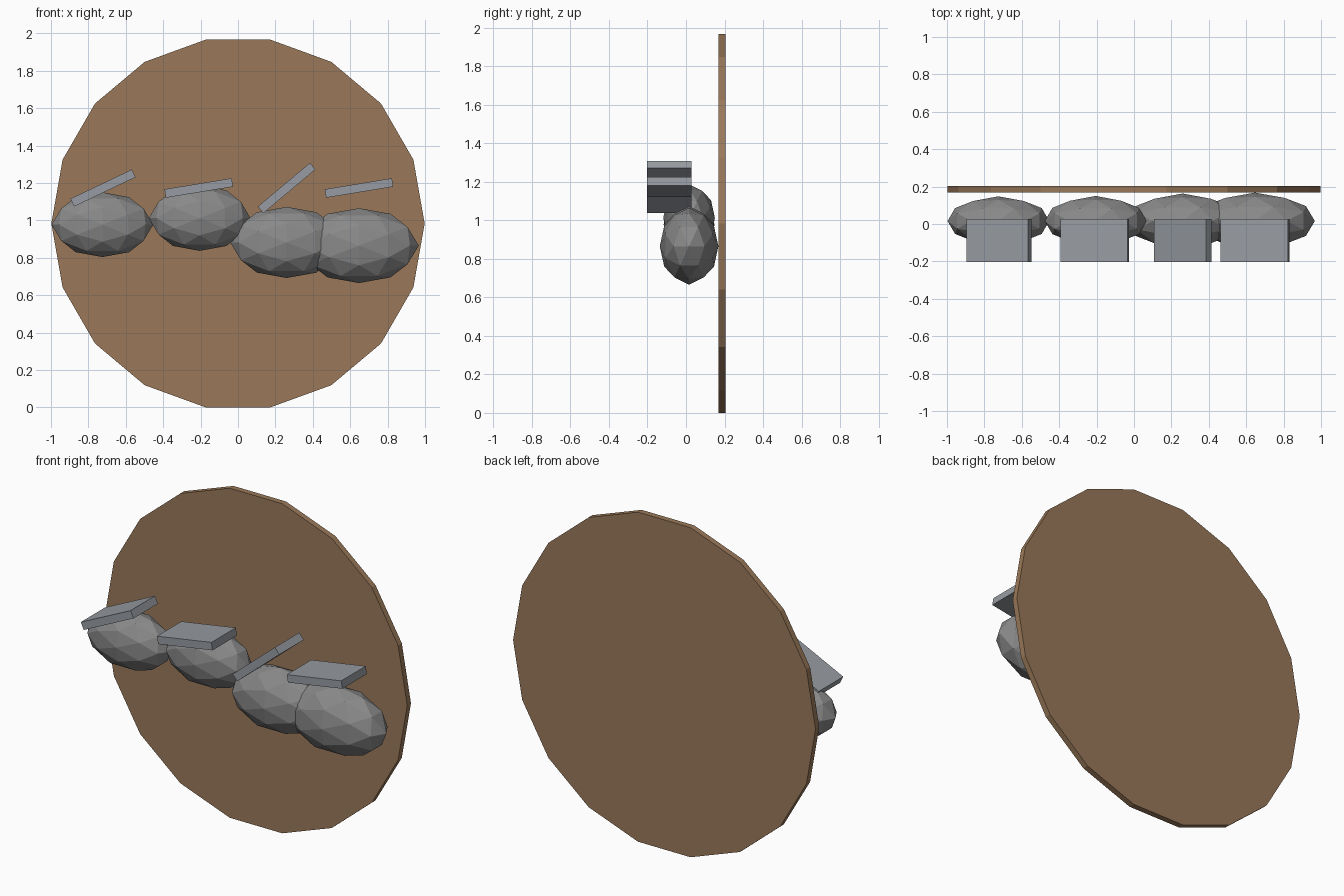
import bpy, bmesh
from math import radians, atan
from mathutils import Matrix

if "Cube" in bpy.data.objects:
    bpy.data.objects.remove(bpy.data.objects["Cube"])


def material(name, rgb):
    m = bpy.data.materials.new(name)
    m.diffuse_color = (*rgb, 1)
    m.use_nodes = True
    m.node_tree.nodes["Principled BSDF"].inputs["Base Color"].default_value = m.diffuse_color
    return m


def add(name, bm, mat=None):
    me = bpy.data.meshes.new(name)
    bm.to_mesh(me)
    bm.free()
    ob = bpy.data.objects.new(name, me)
    bpy.context.collection.objects.link(ob)
    if mat:
        me.materials.append(mat)
    return ob


wood = material("wood", (0.32, 0.19, 0.10))
steel = material("steel", (0.31, 0.33, 0.36))
stone = material("stone", (0.25, 0.25, 0.25))

# 18-sided upright backing disc, vertices on the x axis
bm = bmesh.new()
bmesh.ops.create_cone(bm, cap_ends=True, segments=18, radius1=0.998, radius2=0.998, depth=0.035)
bmesh.ops.rotate(bm, verts=bm.verts, matrix=Matrix.Rotation(radians(90), 3, 'Z'))
bmesh.ops.rotate(bm, verts=bm.verts, matrix=Matrix.Rotation(radians(90), 3, 'X'))
if max(v.co.x for v in bm.verts) < 0.99:
    bmesh.ops.rotate(bm, verts=bm.verts, matrix=Matrix.Rotation(radians(10), 3, 'Y'))
add("backing_disc", bm, wood).location = (0, 0.187, 0.983)

# Faceted boulders: (x, z, radius x, radius y, radius z)
boulders = [
    (-0.725, 0.977, 0.272, 0.132, 0.173),
    (-0.205, 1.012, 0.272, 0.134, 0.175),
    (0.26, 0.882, 0.302, 0.147, 0.19),
    (0.647, 0.865, 0.32, 0.152, 0.2),
]
# Turn that puts edge midpoints of the icosphere on the axes
align = Matrix.Rotation(-atan(2) / 2, 3, 'Y')
for i, (x, z, rx, ry, rz) in enumerate(boulders, 1):
    bm = bmesh.new()
    bmesh.ops.create_icosphere(bm, subdivisions=2, radius=1)
    bmesh.ops.rotate(bm, verts=bm.verts, matrix=align)
    bmesh.ops.scale(bm, verts=bm.verts, vec=(rx, ry, rz))
    add(f"boulder_{i}", bm, stone).location = (x, 0.016, z)

# Tilted plates above the boulders: (x, upward tilt in degrees)
for i, (x, tilt) in enumerate([(-0.722, 25.5), (-0.21, 9.3), (0.26, 40), (0.647, 9.3)], 1):
    bm = bmesh.new()
    bmesh.ops.create_cube(bm, size=1)
    bmesh.ops.scale(bm, verts=bm.verts, vec=(0.364, 0.23, 0.046))
    bmesh.ops.rotate(bm, verts=bm.verts, matrix=Matrix.Rotation(radians(-tilt), 3, 'Y'))
    add(f"plate_{i}", bm, steel).location = (x, -0.087, 1.173)
